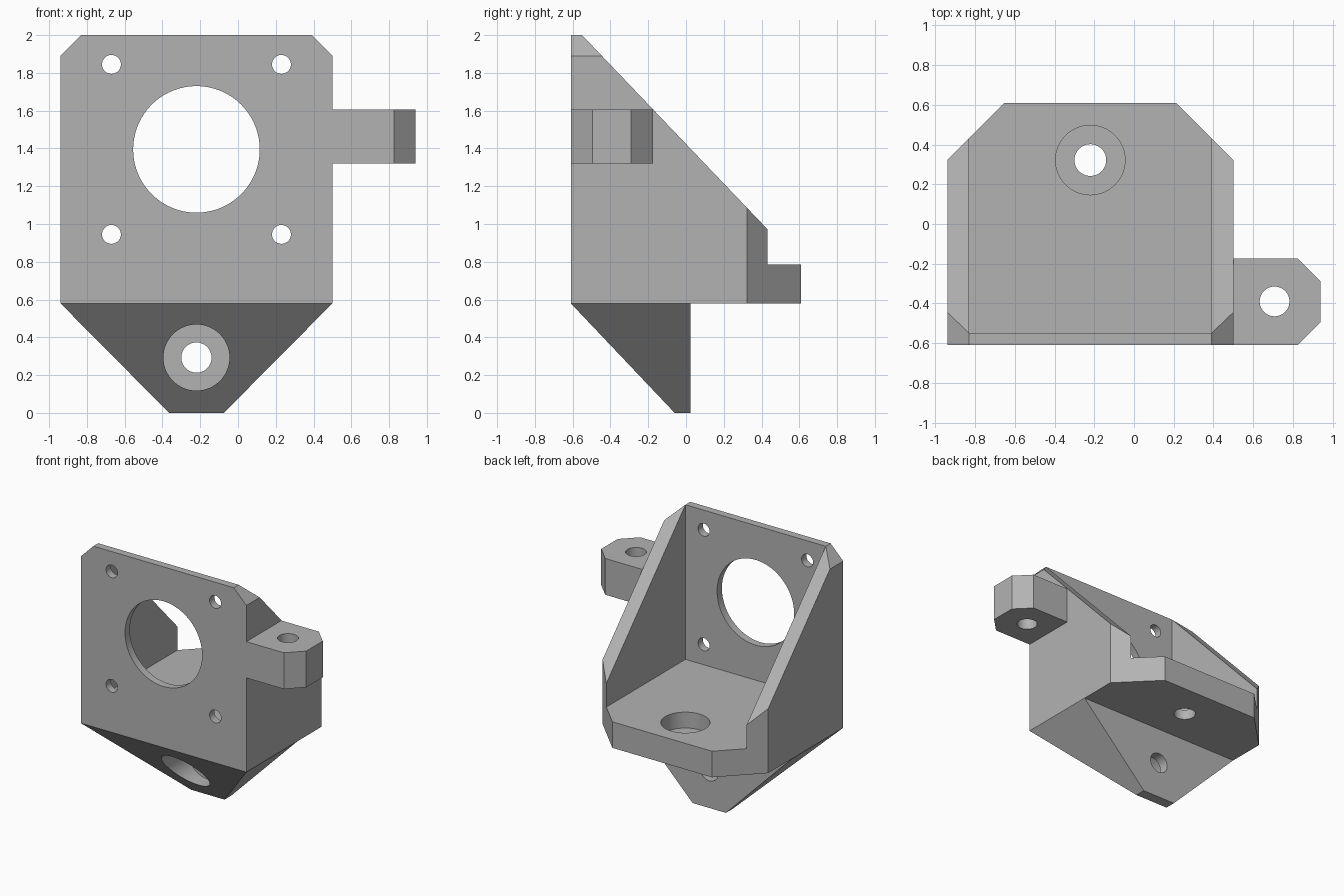
import bpy, bmesh, math

cube = bpy.data.objects.get("Cube")
if cube:
    bpy.data.objects.remove(cube, do_unlink=True)

grey = bpy.data.materials.new("mid_grey")
grey.use_nodes = True
COLOUR = (0.45, 0.45, 0.45, 1)
grey.diffuse_color = COLOUR
grey.node_tree.nodes["Principled BSDF"].inputs["Base Color"].default_value = COLOUR


def prism(name, axis, outline, lo, hi):
    """Extrude a closed outline along x, y or z from lo to hi."""
    place = {"x": lambda a, b, t: (t, a, b),
             "y": lambda a, b, t: (a, t, b),
             "z": lambda a, b, t: (a, b, t)}[axis]
    bm = bmesh.new()
    ends = [[bm.verts.new(place(a, b, t)) for a, b in outline] for t in (lo, hi)]
    n = len(outline)
    for ring in ends:
        bm.faces.new(ring)
    for i in range(n):
        j = (i + 1) % n
        bm.faces.new((ends[0][i], ends[0][j], ends[1][j], ends[1][i]))
    bmesh.ops.recalc_face_normals(bm, faces=bm.faces)
    mesh = bpy.data.meshes.new(name)
    bm.to_mesh(mesh)
    bm.free()
    mesh.materials.append(grey)
    obj = bpy.data.objects.new(name, mesh)
    bpy.context.collection.objects.link(obj)
    return obj


def combine(target, other, operation):
    """Apply a boolean and discard the helper."""
    mod = target.modifiers.new("combine", "BOOLEAN")
    mod.operation, mod.solver, mod.object = operation, "EXACT", other
    bpy.context.view_layer.objects.active = target
    bpy.ops.object.modifier_apply(modifier=mod.name)
    bpy.data.objects.remove(other, do_unlink=True)


def drill(target, axis, a, b, radius, lo, hi, sides=64):
    ring = [(a + radius * math.cos(math.tau * i / sides),
             b + radius * math.sin(math.tau * i / sides)) for i in range(sides)]
    combine(target, prism("drill", axis, ring, lo, hi), "DIFFERENCE")


MID = -0.22                      # centre line of the bracket
HALF, INNER = 0.72, 0.61         # outer and inner half widths
LEFT, RIGHT = MID - HALF, MID + HALF
FRONT, BACK = -0.61, 0.61
FLOOR, DECK, TOP = 0.58, 0.785, 2.0
PLATE = -0.55                    # rear of the front plate


def mirrored(points):
    """Close a half outline about the centre line."""
    return ([(MID + a, b) for a, b in points]
            + [(MID - a, b) for a, b in reversed(points)])


# Bracket body: sloped side profile, clipped corners, open pocket
bracket = prism("motor_bracket", "x",
                [(FRONT, FLOOR), (BACK, FLOOR), (BACK, DECK), (PLATE, TOP), (FRONT, TOP)],
                LEFT, RIGHT)
combine(bracket, prism("plan", "z", mirrored(
    [(HALF, -0.8), (HALF, 0.322), (0.433, BACK)]), 0, 3), "INTERSECT")
combine(bracket, prism("face", "y", mirrored(
    [(HALF, 0), (HALF, 1.89), (INNER, TOP)]), -1, 1), "INTERSECT")
combine(bracket, prism("pocket", "z", mirrored(
    [(INNER, PLATE), (INNER, 1)]), DECK, 3), "DIFFERENCE")

# Tapered front mount below the floor
mount = prism("lower_mount", "x",
              [(FRONT, FLOOR), (-0.06, 0), (0.025, 0), (0.025, FLOOR)], LEFT, RIGHT)
combine(mount, prism("taper", "y", mirrored([(0.145, 0), (HALF, FLOOR)]), -1, 1), "INTERSECT")
combine(bracket, mount, "UNION")

# Side lug with clipped corners
lug = prism("side_lug", "z",
            [(RIGHT, FRONT), (0.825, FRONT), (0.94, -0.495),
             (0.94, -0.29), (0.825, -0.175), (RIGHT, -0.175)], 1.32, 1.605)
combine(bracket, lug, "UNION")

# Motor opening and screw holes in the front plate
drill(bracket, "y", MID, 1.395, 0.335, -0.7, -0.45, 96)
for side in (-1, 1):
    for z in (0.945, 1.845):
        drill(bracket, "y", MID + side * 0.45, z, 0.05, -0.7, -0.45, 32)

# Counterbored mounting holes and lug hole
drill(bracket, "z", MID, 0.322, 0.08, 0.5, 0.9, 48)
drill(bracket, "z", MID, 0.322, 0.175, 0.66, 0.9)
drill(bracket, "y", MID, 0.293, 0.08, -0.7, 0.1, 48)
drill(bracket, "y", MID, 0.293, 0.175, -0.7, -0.055)
drill(bracket, "z", 0.708, -0.39, 0.075, 1.2, 1.7, 48)

bpy.ops.object.select_all(action="DESELECT")
bracket.select_set(True)
bpy.context.view_layer.objects.active = bracket
bpy.ops.object.shade_smooth_by_angle(angle=math.radians(25))
